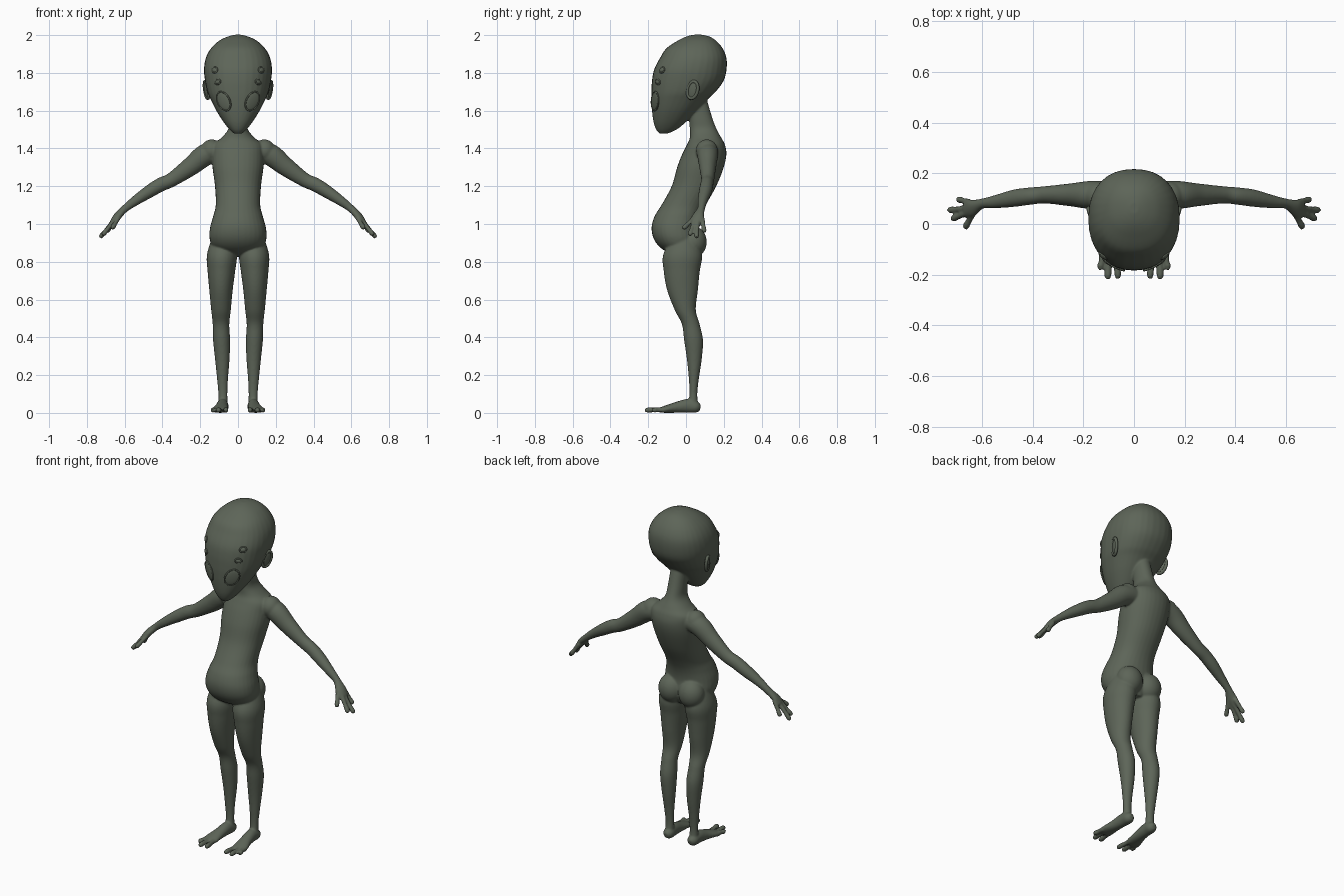
import bpy, bmesh, math
from mathutils import Vector, Matrix

cube = bpy.data.objects.get("Cube")
if cube:
    bpy.data.objects.remove(cube, do_unlink=True)

skin = bpy.data.materials.new("dark olive skin")
skin.use_nodes = True
COLOR = (0.11, 0.13, 0.098, 1)
skin.diffuse_color = COLOR
skin.node_tree.nodes["Principled BSDF"].inputs["Base Color"].default_value = COLOR

SIDES = 32


def spline(rows, steps=6):
    """Catmull-Rom through rows of numbers."""
    out = []
    for i in range(len(rows) - 1):
        quad = [Vector(rows[max(0, min(len(rows) - 1, i + k))]) for k in (-1, 0, 1, 2)]
        a, b, c, d = quad
        for s in range(steps):
            t = s / steps
            out.append(0.5 * (2 * b + (c - a) * t + (2 * a - 5 * b + 4 * c - d) * t * t
                              + (3 * b - a - 3 * c + d) * t ** 3))
    return out + [Vector(rows[-1])]


def skin_rings(bm, rings, power=2.0):
    """Closed loft through (centre, half axis u, half axis v) rings."""
    loops = []
    for c, u, v in rings:
        loop = []
        for k in range(SIDES):
            t = math.tau * k / SIDES
            cu, sv = math.cos(t), math.sin(t)
            e = 2 / power
            loop.append(bm.verts.new(c + u * math.copysign(abs(cu) ** e, cu)
                                     + v * math.copysign(abs(sv) ** e, sv)))
        loops.append(loop)
    for a, b in zip(loops, loops[1:]):
        for k in range(SIDES):
            n = (k + 1) % SIDES
            bm.faces.new((a[k], a[n], b[n], b[k]))
    bm.faces.new(loops[0][::-1])
    bm.faces.new(loops[-1])


def upright(bm, rows, side=1, power=2.0):
    """Rows are z, centre x, front y, back y, half width."""
    rings = []
    for z, x, front, back, half in spline(rows):
        rings.append((Vector((side * x, (front + back) / 2, z)),
                      Vector((max(half, 0.004), 0, 0)),
                      Vector((0, max(back - front, 0.008) / 2, 0))))
    skin_rings(bm, rings, power)


def limb(bm, rows, side=1):
    """Rows are x, y, z, half width, half thickness."""
    pts = spline(rows)
    rings = []
    for i, p in enumerate(pts):
        tangent = Vector(pts[min(i + 1, len(pts) - 1)][:3]) - Vector(pts[max(i - 1, 0)][:3])
        tangent.x *= side
        tangent.normalize()
        u = tangent.cross(Vector((0, 0, 1))).normalized()
        v = u.cross(tangent)
        rings.append((Vector((side * p[0], p[1], p[2])), u * p[3], v * p[4]))
    skin_rings(bm, rings)


def ball(bm, place, size):
    bmesh.ops.create_uvsphere(bm, u_segments=32, v_segments=16, radius=1,
                              matrix=Matrix.Translation(place) @ Matrix.Diagonal((*size, 1)))


def finish(bm, name):
    bmesh.ops.recalc_face_normals(bm, faces=bm.faces)
    mesh = bpy.data.meshes.new(name)
    bm.to_mesh(mesh)
    bm.free()
    mesh.materials.append(skin)
    mesh.shade_smooth()
    obj = bpy.data.objects.new(name, mesh)
    bpy.context.collection.objects.link(obj)
    return obj


body = bmesh.new()

# Head: large egg tapering to a narrow chin
upright(body, [(1.478, 0, -.14, -.10, .02), (1.50, 0, -.158, -.05, .045),
               (1.54, 0, -.172, 0, .077), (1.60, 0, -.18, .06, .115),
               (1.66, 0, -.183, .115, .145), (1.70, 0, -.183, .157, .162),
               (1.76, 0, -.18, .2, .175), (1.82, 0, -.168, .215, .18),
               (1.88, 0, -.137, .214, .17), (1.93, 0, -.104, .194, .143),
               (1.97, 0, -.045, .16, .1), (1.992, 0, 0, .125, .055),
               (2.002, 0, .04, .085, .018)], power=2.25)

# Torso and neck
upright(body, [(.83, 0, -.06, .05, .04), (.87, 0, -.13, .07, .125),
               (.92, 0, -.17, .075, .15), (.98, 0, -.182, .07, .148),
               (1.04, 0, -.167, .08, .132), (1.10, 0, -.13, .105, .118),
               (1.20, 0, -.076, .16, .122), (1.30, 0, -.047, .2, .135),
               (1.37, 0, -.02, .214, .137), (1.42, 0, .005, .206, .132),
               (1.455, 0, .02, .188, .09), (1.50, 0, .02, .163, .053),
               (1.56, 0, .015, .14, .047), (1.66, 0, 0, .11, .045)], power=2.15)

for s in (1, -1):
    # Legs and buttocks
    upright(body, [(.95, .08, -.06, .05, .05), (.84, .085, -.12, .085, .079),
                   (.75, .088, -.118, .073, .073), (.65, .09, -.1, .063, .062),
                   (.545, .09, -.06, .052, .052), (.47, .09, -.022, .072, .044),
                   (.385, .087, -.01, .09, .045), (.28, .083, .005, .083, .038),
                   (.18, .082, .015, .068, .029), (.10, .08, .018, .06, .024),
                   (.03, .08, .01, .065, .026)], s)
    ball(body, (s * .066, .04, .905), (.075, .07, .082))
    # Feet and toes
    limb(body, [(.08, .076, .025, .014, .016), (.08, .055, .03, .03, .03),
                (.082, .01, .037, .031, .037), (.087, -.05, .029, .034, .029),
                (.095, -.11, .019, .043, .019), (.097, -.14, .014, .04, .013)], s)
    for base, tip, reach in ((.071, .064, -.212), (.1, .103, -.215), (.124, .132, -.178)):
        limb(body, [(base, -.11, .016, .014, .014), ((base + tip) / 2, -.155, .016, .012, .012),
                    (tip, reach + .015, .015, .014, .014), (tip, reach - .003, .013, .009, .009)], s)
    # Shoulders and arms
    ball(body, (s * .14, .11, 1.388), (.058, .058, .06))
    limb(body, [(.09, .12, 1.385, .05, .05), (.17, .115, 1.367, .055, .058),
                (.25, .115, 1.305, .045, .05), (.35, .115, 1.235, .034, .038),
                (.41, .11, 1.208, .034, .037), (.47, .102, 1.172, .034, .034),
                (.545, .088, 1.122, .026, .026), (.60, .08, 1.08, .02, .02),
                (.64, .063, 1.04, .033, .019), (.665, .058, 1.01, .03, .014)], s)
    # Fingers and thumb
    for start, end in (((.648, .085, 1.03), (.695, .098, .957)),
                       ((.655, .062, 1.02), (.731, .055, .928)),
                       ((.655, .045, 1.02), (.717, .02, .94)),
                       ((.622, .062, 1.05), (.667, -.016, .975))):
        a, b = Vector(start), Vector(end)
        limb(body, [(*a, .014, .014), (*a.lerp(b, .55), .0115, .0115),
                    (*a.lerp(b, .85), .0135, .0135), (*b, .01, .01)], s)

# Fuse the volumes into one soft skin
rough = finish(body, "body")
remesh = rough.modifiers.new("fuse", 'REMESH')
remesh.mode = 'VOXEL'
remesh.voxel_size = .0055
remesh.use_smooth_shade = True
soften = rough.modifiers.new("soften", 'SMOOTH')
soften.factor = .5
soften.iterations = 6
graph = bpy.context.evaluated_depsgraph_get()
fused = bpy.data.meshes.new_from_object(rough.evaluated_get(graph))
rough.modifiers.clear()
rough.data = fused
fused.materials.clear()
fused.materials.append(skin)
fused.shade_smooth()
bpy.context.view_layer.update()


def rim(bm, frame, a, b, thick):
    """Thin raised oval ring lying in the frame's xy plane."""
    loops = []
    for k in range(SIDES):
        t = math.tau * k / SIDES
        loops.append([bm.verts.new(frame @ Vector(((a + thick * math.cos(q)) * math.cos(t),
                                                   (b + thick * math.cos(q)) * math.sin(t),
                                                   thick * math.sin(q))))
                      for q in (math.tau * j / 8 for j in range(8))])
    for k in range(SIDES):
        p, n = loops[k], loops[(k + 1) % SIDES]
        for j in range(8):
            bm.faces.new((p[j], n[j], n[j - 7], p[j - 7]))


def oval(name, spot, normal, up, a, b, depth, thick):
    """Domed oval with a rim, set on the skin."""
    z = normal.normalized()
    x = up.cross(z).normalized()
    y = z.cross(x)
    frame = Matrix.Translation(spot) @ Matrix((x, y, z)).transposed().to_4x4()
    bm = bmesh.new()
    bmesh.ops.create_uvsphere(bm, u_segments=SIDES, v_segments=16, radius=1,
                              matrix=frame @ Matrix.Diagonal((a, b, depth, 1)))
    rim(bm, frame, a, b, thick)
    return finish(bm, name)


for s, label in ((1, "left"), (-1, "right")):
    # Large slanted eye and two small ones above it
    for part, x, z, a, b, lean in (("large_eye", .076, 1.65, .036, .053, .65),
                                   ("lower_small_eye", .107, 1.752, .018, .012, .3),
                                   ("upper_small_eye", .123, 1.815, .018, .014, -.3)):
        hit, spot, normal, _ = rough.ray_cast(Vector((s * x, -1, z)), Vector((0, 1, 0)))
        if hit:
            oval(label + "_" + part, spot, normal, Vector((s * lean, 0, 1)), a, b, .008, .0045)
    # Ear: tilted shell with a raised rim
    hit, spot, normal, _ = rough.ray_cast(Vector((s, .035, 1.71)), Vector((-s, 0, 0)))
    if hit:
        oval(label + "_ear", spot + Vector((s * .006, 0, 0)), Vector((s, -.35, -.1)),
             Vector((0, .3, 1)), .028, .046, .008, .009)
